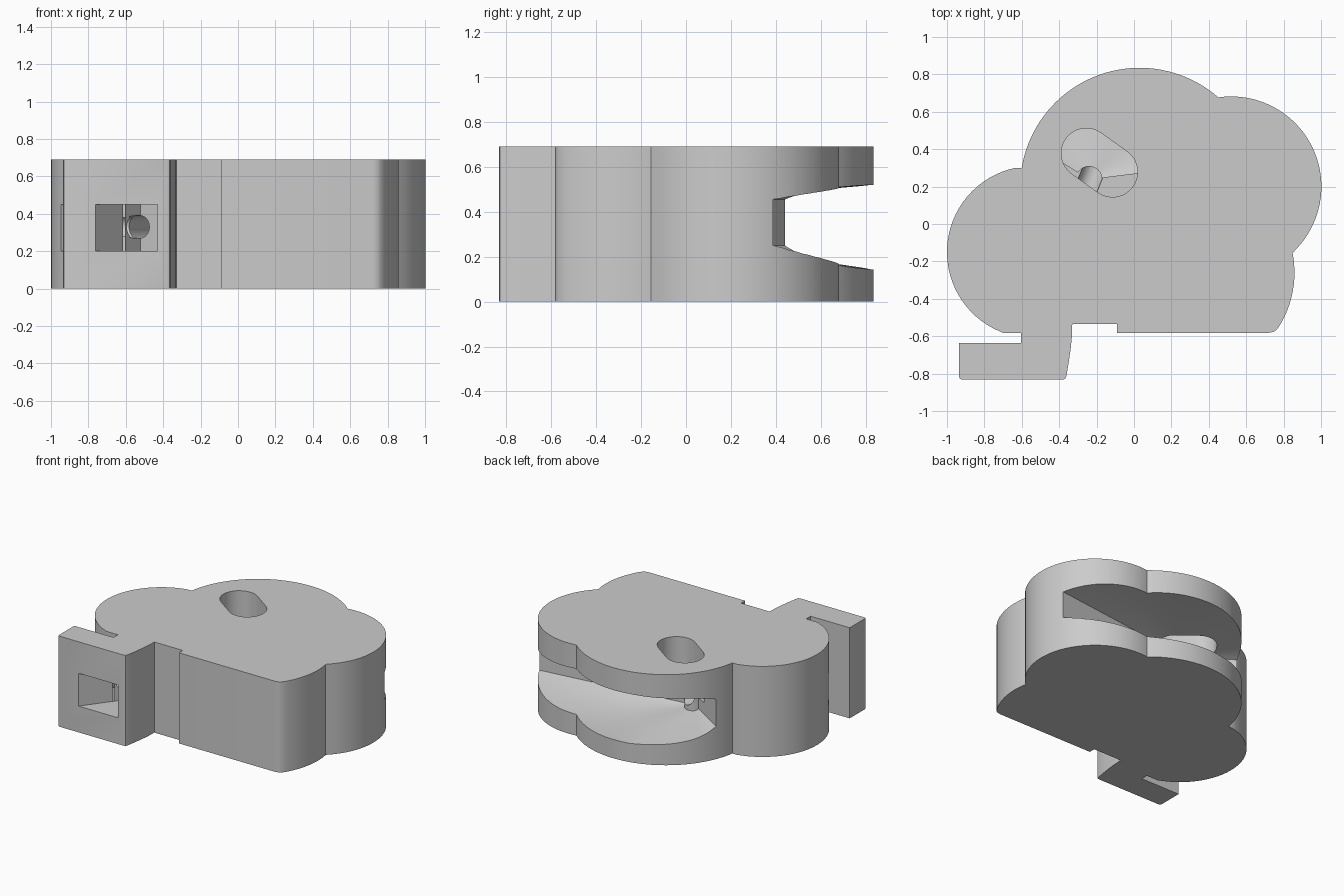
import bpy, bmesh, math
from mathutils import Vector

if "Cube" in bpy.data.objects:
    bpy.data.objects.remove(bpy.data.objects["Cube"])

H = 0.69
mat = bpy.data.materials.new("light grey")
mat.diffuse_color = (0.6, 0.6, 0.6, 1)
mat.use_nodes = True
mat.node_tree.nodes["Principled BSDF"].inputs["Base Color"].default_value = mat.diffuse_color


def arc(cx, cy, r, start, end, n):
    """Points along an arc, from start towards end (x, y points)."""
    a = math.atan2(start[1] - cy, start[0] - cx)
    b = math.atan2(end[1] - cy, end[0] - cx)
    if b > a:
        b -= 2 * math.pi  # always clockwise
    return [(cx + r * math.cos(a + (b - a) * i / n),
             cy + r * math.sin(a + (b - a) * i / n)) for i in range(n + 1)]


def finish(bm, name):
    bmesh.ops.remove_doubles(bm, verts=bm.verts, dist=1e-5)
    bmesh.ops.recalc_face_normals(bm, faces=bm.faces)
    me = bpy.data.meshes.new(name)
    bm.to_mesh(me)
    bm.free()
    ob = bpy.data.objects.new(name, me)
    bpy.context.collection.objects.link(ob)
    me.materials.append(mat)
    return ob


def prism(name, pts, z0, z1):
    bm = bmesh.new()
    face = bm.faces.new([bm.verts.new((x, y, z0)) for x, y in pts])
    up = bmesh.ops.extrude_face_region(bm, geom=[face])["geom"]
    bmesh.ops.translate(bm, vec=(0, 0, z1 - z0),
                        verts=[v for v in up if isinstance(v, bmesh.types.BMVert)])
    return finish(bm, name)


def rod(name, a, b, r):
    a, b = Vector(a), Vector(b)
    bm = bmesh.new()
    bmesh.ops.create_cone(bm, cap_ends=True, segments=32, radius1=r, radius2=r,
                          depth=(b - a).length)
    bm.transform((b - a).to_track_quat('Z', 'Y').to_matrix().to_4x4())
    bmesh.ops.translate(bm, vec=(a + b) / 2, verts=bm.verts)
    return finish(bm, name)


# Cloud outline, clockwise from the lower left lobe, with a hooked front plate
p_left, p_back, p_right = (-0.6, 0.3), (0.45, 0.68), (0.85, -0.155)
outline = arc(-0.54, -0.15, 0.46, (-0.72, -0.57), p_left, 32)[:-1]
outline += arc(0.03, 0.196, 0.639, p_left, p_back, 40)[:-1]
outline += arc(0.52, 0.2, 0.482, p_back, p_right, 40)[:-1]
outline += arc(0.31, -0.26, 0.548, p_right, (0.78, -0.54), 14)
outline += [(0.763, -0.565), (0.745, -0.577), (0.72, -0.582),
            (-0.09, -0.582), (-0.09, -0.535), (-0.33, -0.535),
            (-0.332, -0.6), (-0.339, -0.67), (-0.349, -0.74), (-0.362, -0.815),
            (-0.367, -0.827), (-0.378, -0.832), (-0.92, -0.832), (-0.931, -0.828),
            (-0.935, -0.817), (-0.935, -0.635), (-0.605, -0.635),
            (-0.605, -0.582), (-0.70, -0.582)]
body = prism("cloud_body", outline, 0, H)


# Fan-shaped cavity, open at the back, with bulging floor and ceiling
def fan_cutter():
    bm = bmesh.new()
    ax, ay, n = -0.24, 0.24, 40
    radii = (0.07, 0.2, 0.4, 0.6, 1.0, 1.45)
    grid = []
    for r in radii:
        row = []
        for i in range(n + 1):
            u = i / n
            phi = math.radians(7.0 + 141 * u)
            f = (1 - (2 * u - 1) ** 4) * min(1, r / 0.55)
            x, y = ax + r * math.cos(phi), ay + r * math.sin(phi)
            row.append((bm.verts.new((x, y, 0.25 - 0.107 * f)),
                        bm.verts.new((x, y, 0.455 + 0.065 * f))))
        grid.append(row)
    m = len(radii)
    for j in range(m - 1):
        for i in range(n):
            for k in (0, 1):
                bm.faces.new([grid[j][i][k], grid[j + 1][i][k],
                              grid[j + 1][i + 1][k], grid[j][i + 1][k]])
        for i in (0, n):
            bm.faces.new([grid[j][i][0], grid[j + 1][i][0],
                          grid[j + 1][i][1], grid[j][i][1]])
    for j in (0, m - 1):
        for i in range(n):
            bm.faces.new([grid[j][i][0], grid[j][i + 1][0],
                          grid[j][i + 1][1], grid[j][i][1]])
    return finish(bm, "cavity_cutter")


# Slanted oval opening in the top
oval = []
c0, c1 = Vector((-0.255, 0.378)), Vector((-0.115, 0.278))
ang = math.atan2(c1.y - c0.y, c1.x - c0.x)
for c, base in ((c1, ang - math.pi / 2), (c0, ang + math.pi / 2)):
    oval += [(c.x + 0.134 * math.cos(base + math.pi * i / 16),
              c.y + 0.134 * math.sin(base + math.pi * i / 16)) for i in range(17)]

cutters = [
    fan_cutter(),
    prism("oval_cutter", oval, 0.34, H + 0.1),
    # window through the front plate, and the slot behind it in the left lobe
    prism("window_cutter", [(-0.775, -0.85), (-0.43, -0.85), (-0.43, -0.578),
                            (-0.52, -0.51)], 0.2, 0.45),
    prism("side_slot_cutter", [(-0.97, -0.38), (-0.87, -0.32), (-0.74, -0.5),
                               (-0.82, -0.6)], 0.2, 0.45),
    # round passage from the window to the cavity
    rod("cross_hole_cutter", (-0.66, -0.55, 0.33), (-0.54, -0.55, 0.33), 0.06),
    rod("passage_cutter", (-0.56, -0.6, 0.33), (-0.2, 0.33, 0.33), 0.0605),
]

bpy.context.view_layer.objects.active = body
for c in cutters:
    mod = body.modifiers.new(c.name, 'BOOLEAN')
    mod.operation, mod.solver, mod.object = 'DIFFERENCE', 'EXACT', c
    bpy.ops.object.modifier_apply(modifier=mod.name)
    bpy.data.objects.remove(c)

body.select_set(True)
bpy.ops.object.shade_smooth_by_angle(angle=math.radians(25))
